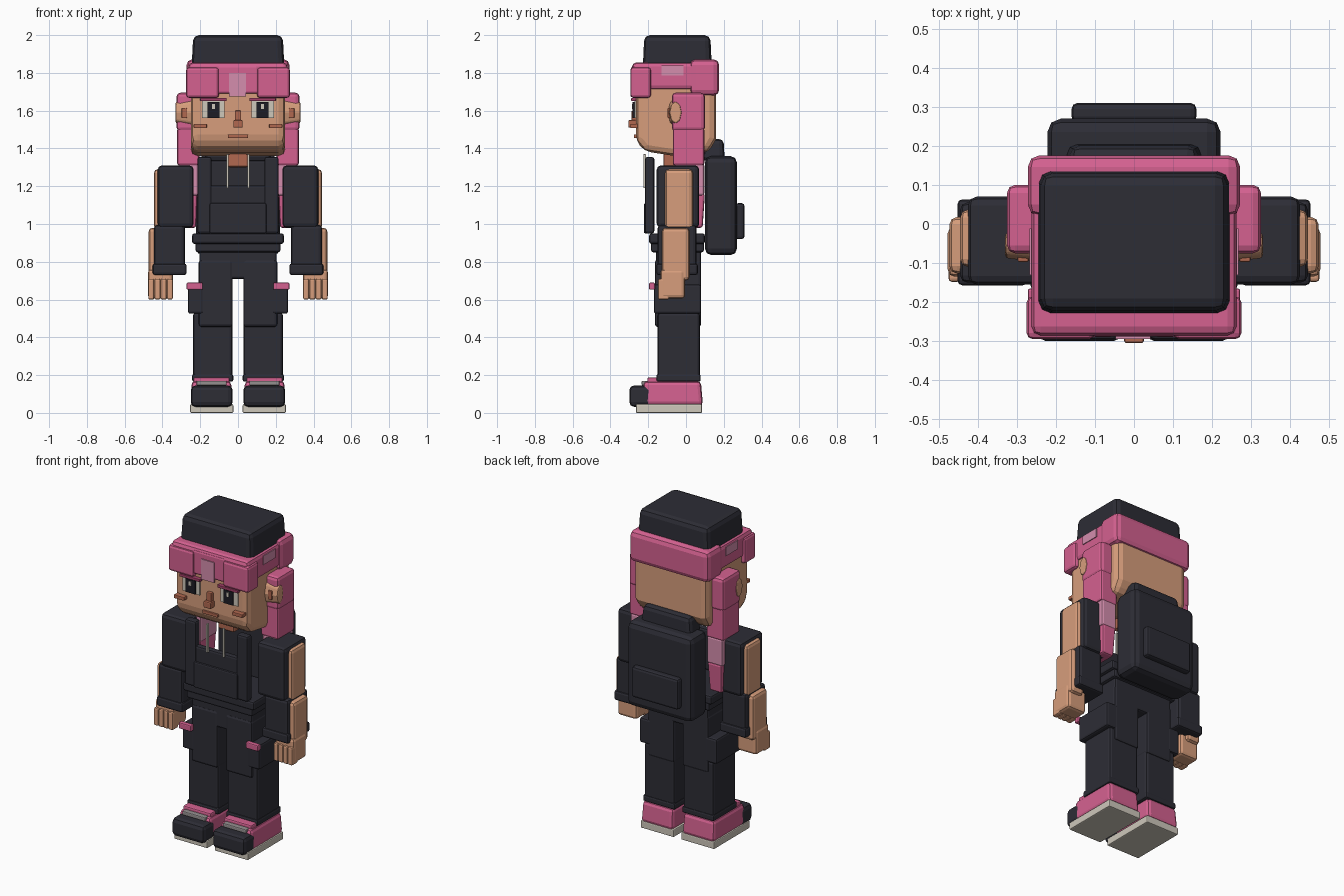
import bpy, bmesh, math


def material(name, r, g, b):
    m = bpy.data.materials.new(name)
    m.diffuse_color = (r, g, b, 1)
    return m


BLACK = material("charcoal cloth", 0.026, 0.026, 0.036)
PINK = material("pink", 0.66, 0.12, 0.28)
LIGHT = material("light pink", 0.66, 0.27, 0.42)
SKIN = material("skin", 0.68, 0.34, 0.20)
BROWN = material("dark skin", 0.44, 0.14, 0.08)
CREAM = material("cream", 0.62, 0.58, 0.50)
GREY = material("grey", 0.30, 0.28, 0.28)
DARK = material("pupil", 0.012, 0.012, 0.018)
ROSE = material("deep rose", 0.36, 0.05, 0.14)


def finish(name, bm, mat, bevel, mirror):
    me = bpy.data.meshes.new(name)
    bmesh.ops.recalc_face_normals(bm, faces=bm.faces)
    bm.to_mesh(me)
    bm.free()
    me.materials.append(mat)
    ob = bpy.data.objects.new(name, me)
    bpy.context.collection.objects.link(ob)
    if bevel:
        mod = ob.modifiers.new("bevel", 'BEVEL')
        mod.width = bevel
        mod.segments = 2
        mod.limit_method = 'ANGLE'
        mod.angle_limit = math.radians(30)
    if mirror:
        ob.modifiers.new("mirror", 'MIRROR')
    return ob


def box(name, x, y, z, mat, bevel=0.012, mirror=False, top=(1, 1), bottom=(1, 1)):
    """Bevelled box from ranges; top and bottom scale the end faces in x and y."""
    bm = bmesh.new()
    bmesh.ops.create_cube(bm, size=1)
    cx, cy, cz = sum(x) / 2, sum(y) / 2, sum(z) / 2
    for v in bm.verts:
        s = top if v.co.z > 0 else bottom
        v.co = (cx + v.co.x * (x[1] - x[0]) * s[0],
                cy + v.co.y * (y[1] - y[0]) * s[1],
                cz + v.co.z * (z[1] - z[0]))
    return finish(name, bm, mat, bevel, mirror)


def pair(name, x, y, z, mat, bevel=0.012, **kw):
    return box(name, x, y, z, mat, bevel, True, **kw)


def side_profile(name, pts, x, mat, bevel=0.012, mirror=False):
    """Extrude a (y, z) outline across x."""
    bm = bmesh.new()
    f = bm.faces.new([bm.verts.new((x[0], a, b)) for a, b in pts])
    ext = bmesh.ops.extrude_face_region(bm, geom=[f])
    for v in ext["geom"]:
        if isinstance(v, bmesh.types.BMVert):
            v.co.x = x[1]
    return finish(name, bm, mat, bevel, mirror)


# Head and neck
side_profile("head", [(-0.265, 1.44), (-0.22, 1.385), (-0.06, 1.36), (0.12, 1.38),
                      (0.16, 1.45), (0.16, 1.76), (-0.265, 1.76)],
             (-0.25, 0.25), SKIN, 0.035)
box("neck", (-0.055, 0.055), (-0.12, 0.0), (1.30, 1.38), BROWN)

# Ears
bm = bmesh.new()
bmesh.ops.create_cone(bm, cap_ends=True, segments=8, radius1=0.5, radius2=0.38, depth=1)
for v in bm.verts:
    p = v.co.copy()
    v.co = (0.285 + p.z * 0.09, -0.055 + p.y * 0.085, 1.59 + p.x * 0.155)
finish("ear", bm, SKIN, 0.008, True)
pair("inner_ear", (0.27, 0.298), (-0.097, -0.08), (1.56, 1.615), BROWN, 0.004)

# Face
pair("eye_white", (0.072, 0.19), (-0.273, -0.264), (1.56, 1.655), CREAM, 0)
pair("pupil", (0.097, 0.162), (-0.282, -0.273), (1.562, 1.645), DARK, 0)
pair("eye_glint", (0.122, 0.137), (-0.287, -0.282), (1.61, 1.635), CREAM, 0)
pair("eyelash", (0.06, 0.20), (-0.29, -0.262), (1.65, 1.667), ROSE, 0.003)
box("nose_bridge", (-0.017, 0.017), (-0.288, -0.262), (1.53, 1.60), BROWN, 0.005)
box("nose_tip", (-0.025, 0.025), (-0.305, -0.262), (1.51, 1.55), BROWN, 0.006)
box("mouth", (-0.053, 0.053), (-0.276, -0.262), (1.455, 1.474), BROWN, 0.003)
pair("cheek_mark", (0.165, 0.235), (-0.295, -0.255), (1.508, 1.53), BROWN, 0.004)

# Cap and hair
box("cap_crown", (-0.247, 0.247), (-0.23, 0.138), (1.80, 2.0), BLACK, 0.03, top=(0.96, 0.95))
box("hair_band", (-0.262, 0.262), (-0.285, 0.165), (1.71, 1.855), PINK, 0.022)
box("hair_back", (-0.272, 0.272), (0.02, 0.176), (1.68, 1.872), PINK, 0.03)
pair("fringe_side", (0.10, 0.275), (-0.295, -0.185), (1.668, 1.83), PINK, 0.016)
box("fringe_middle", (-0.11, 0.11), (-0.288, -0.20), (1.69, 1.84), PINK)
box("fringe_highlight", (-0.048, 0.042), (-0.294, -0.287), (1.675, 1.80), LIGHT, 0)
pair("side_highlight", (0.262, 0.267), (-0.13, -0.012), (1.785, 1.84), LIGHT, 0)

# Long side locks
pair("lock_upper", (0.222, 0.325), (-0.075, 0.10), (1.49, 1.695), PINK, 0.02)
pair("lock_middle", (0.205, 0.322), (-0.07, 0.097), (1.31, 1.51), PINK)
pair("lock_light", (0.21, 0.315), (-0.065, 0.097), (1.15, 1.32), LIGHT)
pair("lock_tip", (0.215, 0.31), (-0.06, 0.10), (0.98, 1.16), PINK, bottom=(0.85, 0.85))

# Top front with straps, pouch and drawstrings
box("chest_panel", (-0.15, 0.15), (-0.212, -0.172), (0.95, 1.205), BLACK)
pair("chest_strap", (0.14, 0.215), (-0.217, -0.168), (0.95, 1.355), BLACK)
box("front_pouch", (-0.15, 0.15), (-0.223, -0.20), (0.95, 1.11), BLACK, 0.008)
pair("drawstring", (0.05, 0.062), (-0.225, -0.212), (1.19, 1.37), CREAM, 0.003)

# Waist and hips
box("waist_band", (-0.243, 0.243), (-0.195, 0.10), (0.895, 0.95), BLACK)
box("belt", (-0.225, 0.225), (-0.185, 0.095), (0.85, 0.905), BLACK)
box("hips", (-0.205, 0.205), (-0.16, 0.08), (0.71, 0.865), BLACK)

# Backpack
box("backpack", (-0.222, 0.222), (0.10, 0.27), (0.835, 1.36), BLACK, 0.035)
box("backpack_top", (-0.175, 0.175), (0.09, 0.205), (1.33, 1.45), BLACK, 0.025, top=(0.92, 0.9))
box("backpack_pocket", (-0.16, 0.16), (0.26, 0.31), (0.92, 1.11), BLACK, 0.015)

# Arms
pair("upper_sleeve", (0.235, 0.425), (-0.155, 0.07), (0.98, 1.31), BLACK, 0.022)
pair("upper_arm", (0.37, 0.445), (-0.11, 0.037), (0.97, 1.29), SKIN, 0.02)
pair("lower_sleeve", (0.28, 0.445), (-0.15, 0.055), (0.74, 0.995), BLACK, 0.018)
pair("cuff", (0.272, 0.452), (-0.157, 0.063), (0.73, 0.79), BLACK)
pair("forearm", (0.38, 0.473), (-0.127, 0.018), (0.70, 0.98), SKIN, 0.02)
pair("palm", (0.345, 0.477), (-0.135, -0.005), (0.605, 0.76), SKIN, 0.018)
for i in range(4):
    x0 = 0.345 + i * 0.033
    pair("finger", (x0, x0 + 0.031), (-0.148, -0.09), (0.60, 0.71), SKIN, 0.008)

# Legs with cargo pockets
pair("thigh", (0.028, 0.208), (-0.165, 0.08), (0.455, 0.81), BLACK, 0.015)
pair("shin", (0.03, 0.238), (-0.15, 0.073), (0.18, 0.53), BLACK, 0.015)
pair("trouser_hem", (0.025, 0.243), (-0.157, 0.078), (0.165, 0.205), BLACK, 0.01)
pair("cargo_pocket", (0.185, 0.265), (-0.17, 0.08), (0.525, 0.68), BLACK)
pair("pocket_flap", (0.187, 0.272), (-0.195, -0.165), (0.652, 0.69), PINK, 0.006)

# Shoes
pair("shoe_upper", (0.032, 0.25), (-0.235, 0.09), (0.04, 0.168), PINK, 0.02, top=(0.96, 0.93))
pair("shoe_tongue", (0.045, 0.235), (-0.205, -0.12), (0.15, 0.188), PINK, 0.008)
pair("shoe_lace", (0.06, 0.22), (-0.235, -0.15), (0.145, 0.17), GREY, 0.006)
pair("toe_cap", (0.028, 0.25), (-0.30, -0.18), (0.032, 0.145), BLACK, 0.025)
pair("sole", (0.025, 0.253), (-0.265, 0.085), (0.0, 0.046), CREAM, 0.006)
